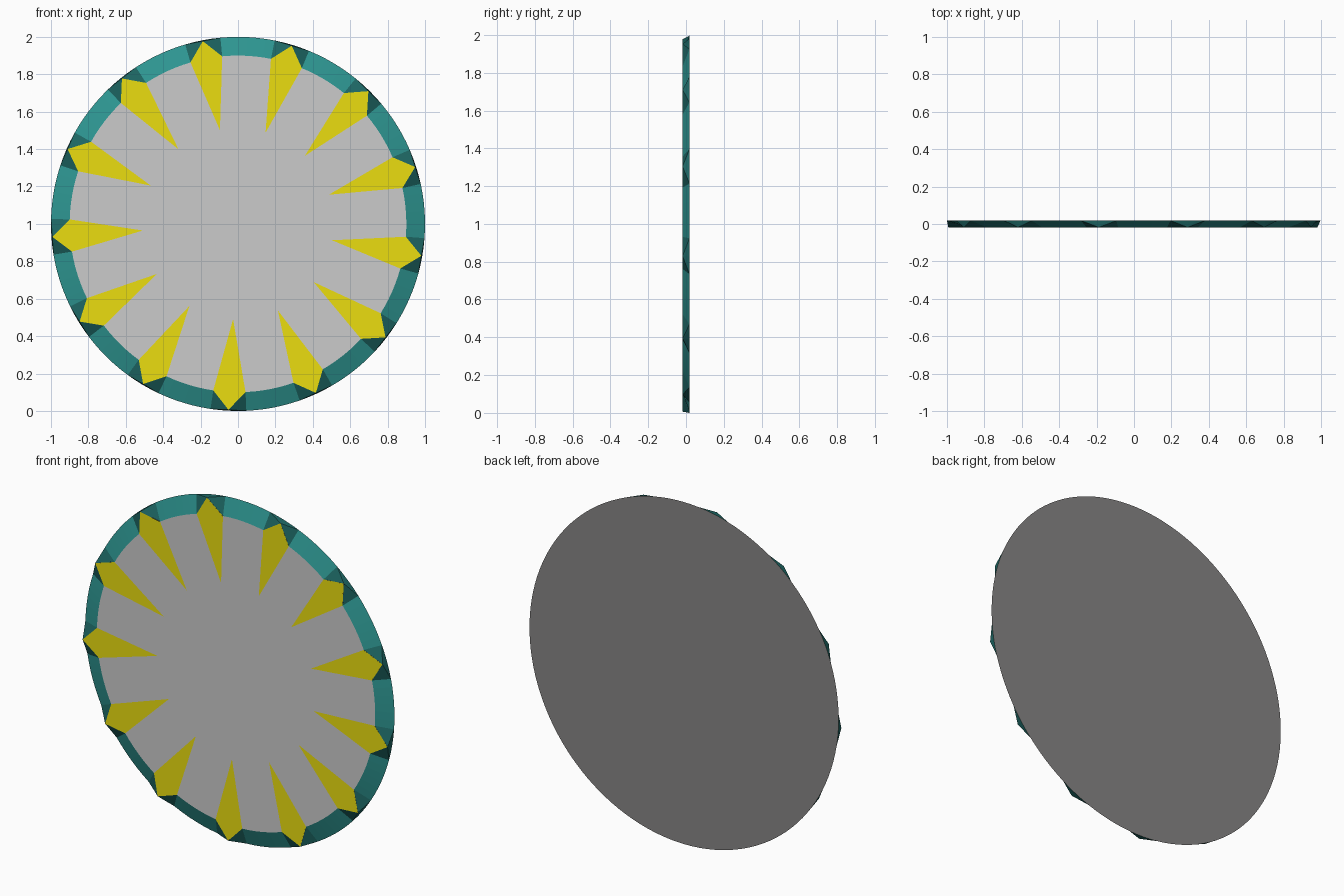
import bpy
from math import cos, sin, radians
from mathutils import Vector

if "Cube" in bpy.data.objects:
    bpy.data.objects.remove(bpy.data.objects["Cube"])

COUNT = 13                     # pointed settings around the rim
STEP = 360 / COUNT
START = 100.9                  # angle of the first point, degrees
HALF = 5.5                     # half angle of each point's shoulders
ARC = 6                        # rim segments between two points
FRONT, BACK = -0.018, 0.018
CENTRE = Vector((0, 0, 1))


def polar(radius, angle, y):
    a = radians(angle)
    return Vector((radius * cos(a), y, 1 + radius * sin(a)))


def material(name, rgb):
    m = bpy.data.materials.new(name)
    m.diffuse_color = (*rgb, 1)
    m.use_nodes = True
    m.node_tree.nodes["Principled BSDF"].inputs["Base Color"].default_value = m.diffuse_color
    return m


def make(name, faces, mat=None):
    """Build a mesh from faces given as point lists, turned outwards."""
    verts, index, polys = [], {}, []
    for pts in faces:
        mid = sum(pts, Vector()) / len(pts) - CENTRE
        normal = sum(((p - pts[0]).cross(q - pts[0])
                      for p, q in zip(pts[1:], pts[2:])), Vector())
        if normal.dot(mid) < 0:
            pts = pts[::-1]
        poly = []
        for p in pts:
            key = tuple(round(c, 5) for c in p)
            if key not in index:
                index[key] = len(verts)
                verts.append(p)
            poly.append(index[key])
        polys.append(poly)
    mesh = bpy.data.meshes.new(name)
    mesh.from_pydata(verts, [], polys)
    if mat:
        mesh.materials.append(mat)
    obj = bpy.data.objects.new(name, mesh)
    bpy.context.collection.objects.link(obj)
    return obj


teal = material("teal", (0.027, 0.305, 0.286))
dark_teal = material("dark_teal", (0.012, 0.13, 0.122))
yellow = material("yellow", (0.83, 0.73, 0.005))
dark_grey = material("dark_grey", (0.245, 0.238, 0.235))

rim, flanks, points, front, back = [], [], [], [], []
for i in range(COUNT):
    mid = START + i * STEP
    tip, tip_back = polar(0.995, mid, FRONT), polar(1, mid, BACK)

    # dark flanks on both sides of each point
    for side in (-HALF, HALF):
        s, b = polar(0.9, mid + side, FRONT), polar(1, mid + side, BACK)
        half_b = polar(1, mid + side / 2, BACK)
        flanks += [[s, tip, b], [tip, half_b, b], [tip, tip_back, half_b]]

    # yellow kite, a hair in front of the grey face
    y = FRONT - 0.0005
    points.append([polar(0.51, mid, y), polar(0.9, mid - HALF, y),
                   polar(0.995, mid, y), polar(0.9, mid + HALF, y)])

    # sloping rim between this point and the next
    angles = [mid + HALF + (STEP - 2 * HALF) * k / ARC for k in range(ARC + 1)]
    for a, b in zip(angles, angles[1:]):
        rim.append([polar(0.9, a, FRONT), polar(0.9, b, FRONT),
                    polar(1, b, BACK), polar(1, a, BACK)])

    # outlines of the flat front and back plates
    front += [polar(0.9, a, FRONT) for a in angles]
    back += [polar(1, a, BACK) for a in
             [mid - HALF / 2, mid, mid + HALF / 2] + angles]

make("bevelled_rim", rim, teal)
make("point_flanks", flanks, dark_teal)
make("yellow_points", points, yellow)
make("front_plate", [front])
make("back_plate", [back], dark_grey)
